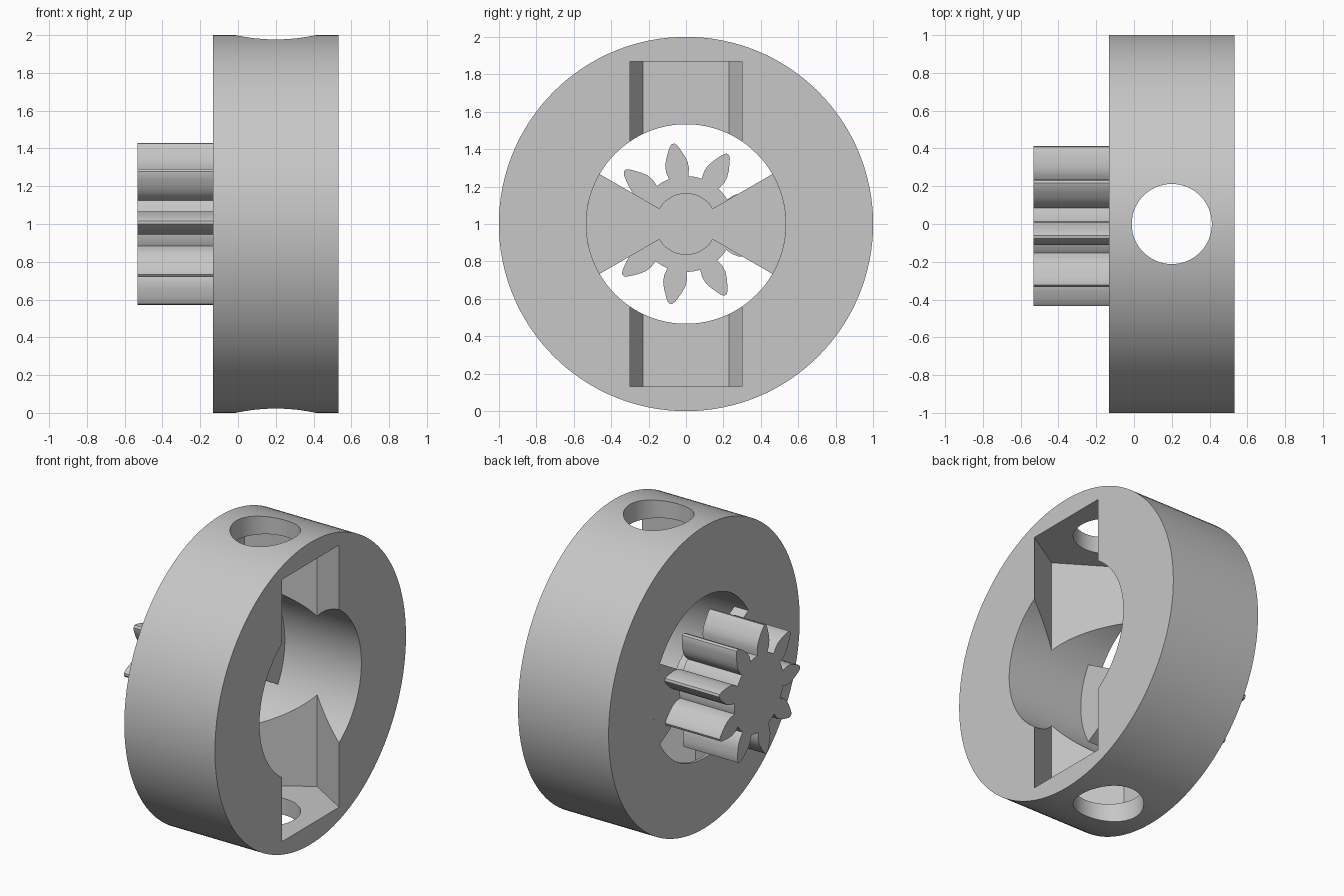
import bpy, bmesh
from math import sin, cos, radians

cube = bpy.data.objects.get("Cube")
if cube:
    bpy.data.objects.remove(cube, do_unlink=True)

grey = bpy.data.materials.new("plain grey")
grey.use_nodes = True
grey.diffuse_color = (0.57, 0.57, 0.57, 1)
grey.node_tree.nodes["Principled BSDF"].inputs["Base Color"].default_value = grey.diffuse_color

BACK, FRONT = -0.133, 0.531   # ring faces along x
BORE = 0.533
AXIS_Z = 1.0


def prism(name, points, low, high, axis="x"):
    """Extrude a flat outline along x (outline in y, z) or along z (outline in x, y)."""
    def place(a, b, h):
        return (h, a, b + AXIS_Z) if axis == "x" else (a, b, h + AXIS_Z)
    bm = bmesh.new()
    base = bm.faces.new([bm.verts.new(place(a, b, low)) for a, b in points])
    ext = bmesh.ops.extrude_face_region(bm, geom=[base])
    shift = (high - low, 0, 0) if axis == "x" else (0, 0, high - low)
    bmesh.ops.translate(bm, vec=shift,
                        verts=[v for v in ext["geom"] if isinstance(v, bmesh.types.BMVert)])
    bmesh.ops.recalc_face_normals(bm, faces=bm.faces[:])
    mesh = bpy.data.meshes.new(name)
    bm.to_mesh(mesh)
    bm.free()
    mesh.materials.append(grey)
    obj = bpy.data.objects.new(name, mesh)
    bpy.context.collection.objects.link(obj)
    return obj


def arc(radius, start, end, steps, cx=0.0):
    return [(cx + radius * cos(radians(start + (end - start) * i / steps)),
             radius * sin(radians(start + (end - start) * i / steps)))
            for i in range(steps + 1)]


def activate(obj):
    bpy.ops.object.select_all(action="DESELECT")
    obj.select_set(True)
    bpy.context.view_layer.objects.active = obj


def cut(target, cutter):
    cutter.hide_render = True
    mod = target.modifiers.new("cut", "BOOLEAN")
    mod.operation = "DIFFERENCE"
    mod.solver = "EXACT"
    mod.object = cutter
    activate(target)
    bpy.ops.object.modifier_apply(modifier=mod.name)
    bpy.data.objects.remove(cutter, do_unlink=True)


# Ring with its bore
ring = prism("ring", arc(1.0, 0, 360, 128)[:-1], BACK, FRONT)
cut(ring, prism("bore_cutter", arc(BORE, 0, 360, 128)[:-1], -1, 1))

# Six-sided nut pockets, above and below the bore, open on one face
half = [(-0.115, 0.23), (0.255, 0.465), (0.62, 0.245)]
pocket = half + [(x, -y) for x, y in reversed(half)]
cut(ring, prism("pocket_cutter", pocket, -0.868, 0.868, "z"))

# Round screw hole through the rim
cut(ring, prism("screw_hole_cutter", arc(0.212, 0, 360, 64, cx=0.2)[:-1], -1.2, 1.2, "z"))

# Bow-tie web joining the ring to the hub
web_outline = []
for turn in (0, 180):
    web_outline += arc(BORE, turn - 30, turn + 30, 20)
    web_outline += arc(0.165, turn + 30, turn + 150, 20)
web = prism("web", web_outline, BACK, -0.03)

# Nine-tooth pinion: leaf-shaped teeth given as (radius, half width)
flank = [(0.25, 0.052), (0.29, 0.062), (0.325, 0.061), (0.36, 0.05),
         (0.395, 0.034), (0.42, 0.021), (0.434, 0.008)]
tooth = [(r, -w) for r, w in flank] + [(r, w) for r, w in reversed(flank)]
gear_outline = []
for i in range(9):
    a = radians(99 + 40 * i)
    gear_outline += [(r * cos(a) - w * sin(a), r * sin(a) + w * cos(a)) for r, w in tooth]
    gear_outline += arc(0.256, 99 + 40 * i + 14, 99 + 40 * i + 26, 4)
gear = prism("pinion_gear", gear_outline, -0.533, BACK)

# Smooth the round walls, keep the edges sharp
for obj in (ring, web, gear):
    activate(obj)
    bpy.ops.object.shade_smooth_by_angle(angle=radians(25))
